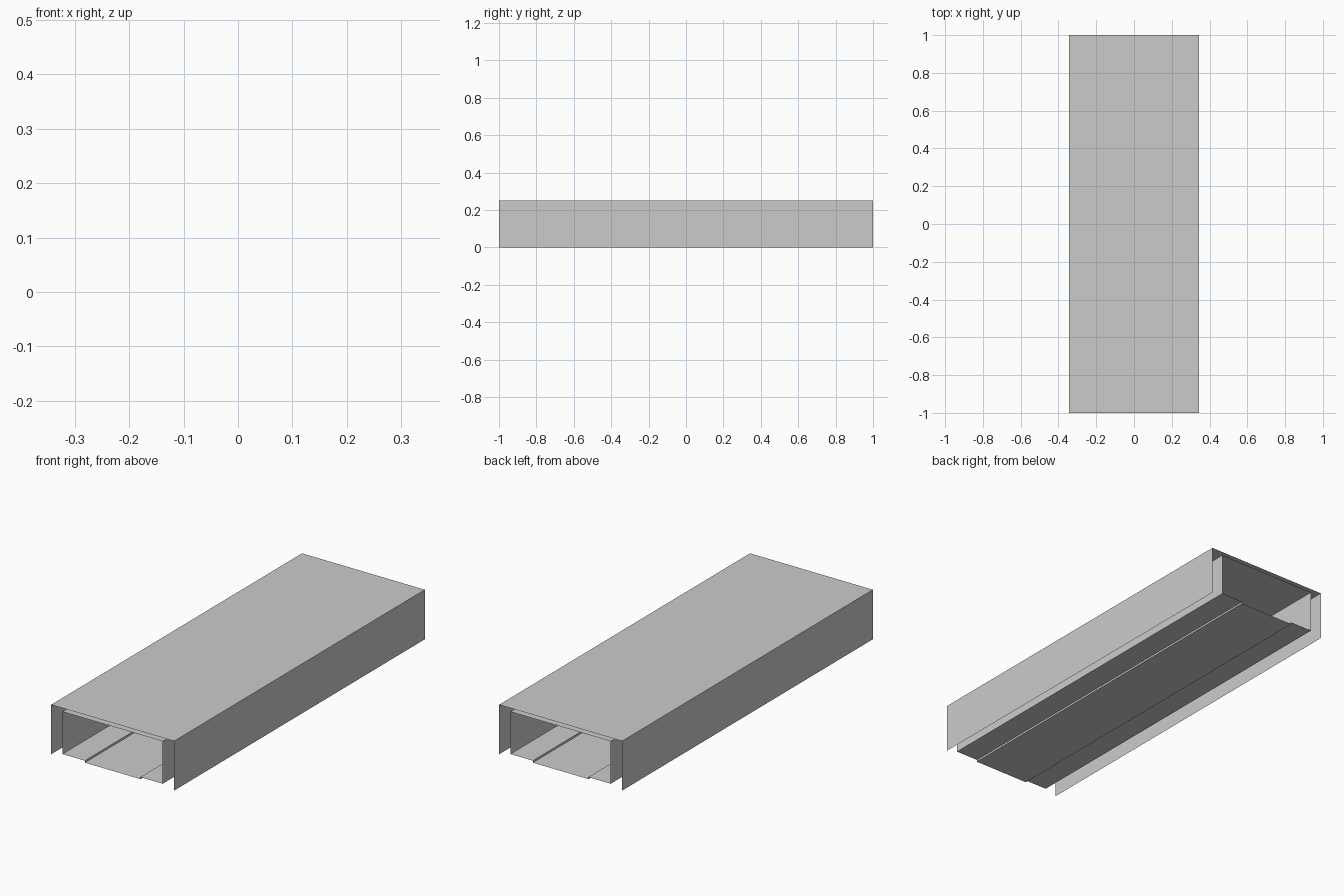
import bpy, bmesh

if "Cube" in bpy.data.objects:
    bpy.data.objects.remove(bpy.data.objects["Cube"])


def extrude_profile(name, half, closed):
    """Mirror a right-half (x, z) outline and sweep it along y as a thin sheet."""
    outline = half + [(-x, z) for x, z in reversed(half)]
    bm = bmesh.new()
    front = [bm.verts.new((x, -1, z)) for x, z in outline]
    back = [bm.verts.new((x, 1, z)) for x, z in outline]
    n = len(outline)
    for i in range(n if closed else n - 1):
        j = (i + 1) % n
        bm.faces.new((front[i], front[j], back[j], back[i]))
    bmesh.ops.recalc_face_normals(bm, faces=bm.faces)
    mesh = bpy.data.meshes.new(name)
    bm.to_mesh(mesh)
    bm.free()
    obj = bpy.data.objects.new(name, mesh)
    bpy.context.collection.objects.link(obj)
    return obj


# Outer cover: top and two side walls, open below and at both ends
extrude_profile("outer_cover", [(0.343, 0.0), (0.343, 0.25)], closed=False)

# Inner sleeve: rectangular tube with a shallow recessed strip in its floor
extrude_profile("inner_sleeve",
                [(0.155, 0.008), (0.155, 0.018), (0.28, 0.018), (0.28, 0.232)],
                closed=True)
